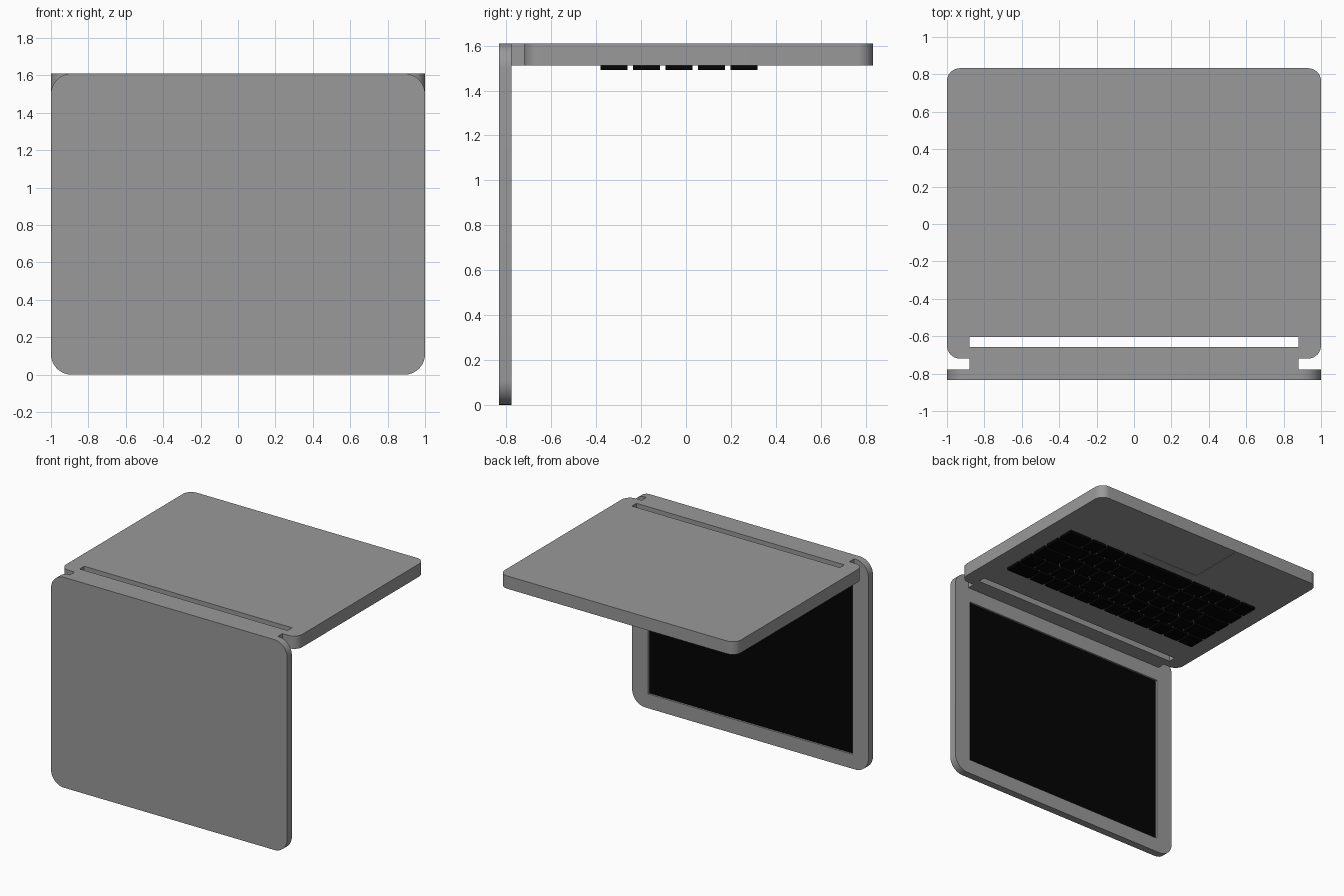
import bpy, bmesh, math
from mathutils import Matrix

if "Cube" in bpy.data.objects:
    bpy.data.objects.remove(bpy.data.objects["Cube"])


def material(name, rgb):
    m = bpy.data.materials.new(name)
    m.diffuse_color = (*rgb, 1)
    m.use_nodes = True
    m.node_tree.nodes["Principled BSDF"].inputs["Base Color"].default_value = m.diffuse_color
    return m


BLACK = material("black", (0.001, 0.001, 0.001))
GREY = material("dark_grey", (0.32, 0.32, 0.32))


def finish(bm, name, mat=GREY):
    bmesh.ops.recalc_face_normals(bm, faces=bm.faces)
    me = bpy.data.meshes.new(name)
    bm.to_mesh(me)
    bm.free()
    ob = bpy.data.objects.new(name, me)
    bpy.context.collection.objects.link(ob)
    me.materials.append(mat)
    return ob


def add_box(bm, x, y, z):
    size = [b - a for a, b in (x, y, z)]
    mid = [(a + b) / 2 for a, b in (x, y, z)]
    bmesh.ops.create_cube(bm, size=1, matrix=Matrix.Translation(mid) @ Matrix.Diagonal((*size, 1)))


def box(name, x, y, z, mat=GREY):
    bm = bmesh.new()
    add_box(bm, x, y, z)
    return finish(bm, name, mat)


def smooth(ob):
    bpy.ops.object.select_all(action='DESELECT')
    ob.select_set(True)
    bpy.context.view_layer.objects.active = ob
    bpy.ops.object.shade_smooth_by_angle(angle=math.radians(30))


def rounded_plate(name, lo, hi, radius, depth, upright=False):
    """Rounded rectangle (a, b) extruded along z, or along y when upright."""
    bm = bmesh.new()
    pts = []
    corners = [(hi[0], hi[1], 1, 1), (lo[0], hi[1], -1, 1), (lo[0], lo[1], -1, -1), (hi[0], lo[1], 1, -1)]
    for q, (a, b, sa, sb) in enumerate(corners):
        for i in range(13):
            t = math.pi / 2 * (q + i / 12)
            pts.append((a - sa * radius + radius * math.cos(t), b - sb * radius + radius * math.sin(t)))
    place = (lambda a, b, d: (a, d, b)) if upright else (lambda a, b, d: (a, b, d))
    face = bm.faces.new([bm.verts.new(place(a, b, depth[0])) for a, b in pts])
    new = bmesh.ops.extrude_face_region(bm, geom=[face])["geom"]
    bmesh.ops.translate(bm, verts=[v for v in new if isinstance(v, bmesh.types.BMVert)],
                        vec=place(0, 0, depth[1] - depth[0]))
    return finish(bm, name)


def cut(ob, x, y, z):
    cutter = box("cutter", x, y, z)
    mod = ob.modifiers.new("cut", 'BOOLEAN')
    mod.operation, mod.solver, mod.object = 'DIFFERENCE', 'EXACT', cutter
    bpy.context.view_layer.objects.active = ob
    bpy.ops.object.modifier_apply(modifier=mod.name)
    bpy.data.objects.remove(cutter)


# Base, lying upside down, with the hinge notch and a shallow trackpad recess
base = rounded_plate("base", (-1, -0.72), (1, 0.833), 0.07, (1.512, 1.61))
cut(base, (-0.88, 0.88), (-0.9, -0.603), (1.4, 1.7))
cut(base, (-0.25, 0.25), (0.39, 0.81), (1.4, 1.515))
smooth(base)

# Lid with the recess for the screen
lid = rounded_plate("lid", (-1, 0), (1, 1.61), 0.11, (-0.833, -0.777), upright=True)
cut(lid, (-0.865, 0.865), (-0.793, -0.7), (0.11, 1.402))
smooth(lid)

# Screen and hinge bar
box("screen", (-0.864, 0.864), (-0.795, -0.79), (0.111, 1.401), BLACK)
box("hinge_bar", (-0.88, 0.88), (-0.78, -0.658), (1.512, 1.61))

# Keys: widths per row in key units, from the hinge towards the trackpad
rows = [[1] * 11 + [1.5],
        [1.5] + [1] * 11,
        [1.75] + [1] * 9 + [1.75],
        [2.25] + [1] * 8 + [2.25],
        [1, 1, 1, 1.25, 4.5, 1.25, 1, 1.5]]
keys = bmesh.new()
gap = 0.02
for r, widths in enumerate(rows):
    y = -0.38 + r * 0.1445
    unit = (1.70 + gap) / sum(widths)
    x = -0.85
    for w in widths:
        add_box(keys, (x, x + w * unit - gap), (y, y + 0.12), (1.491, 1.516))
        x += w * unit
finish(keys, "keys", BLACK)
